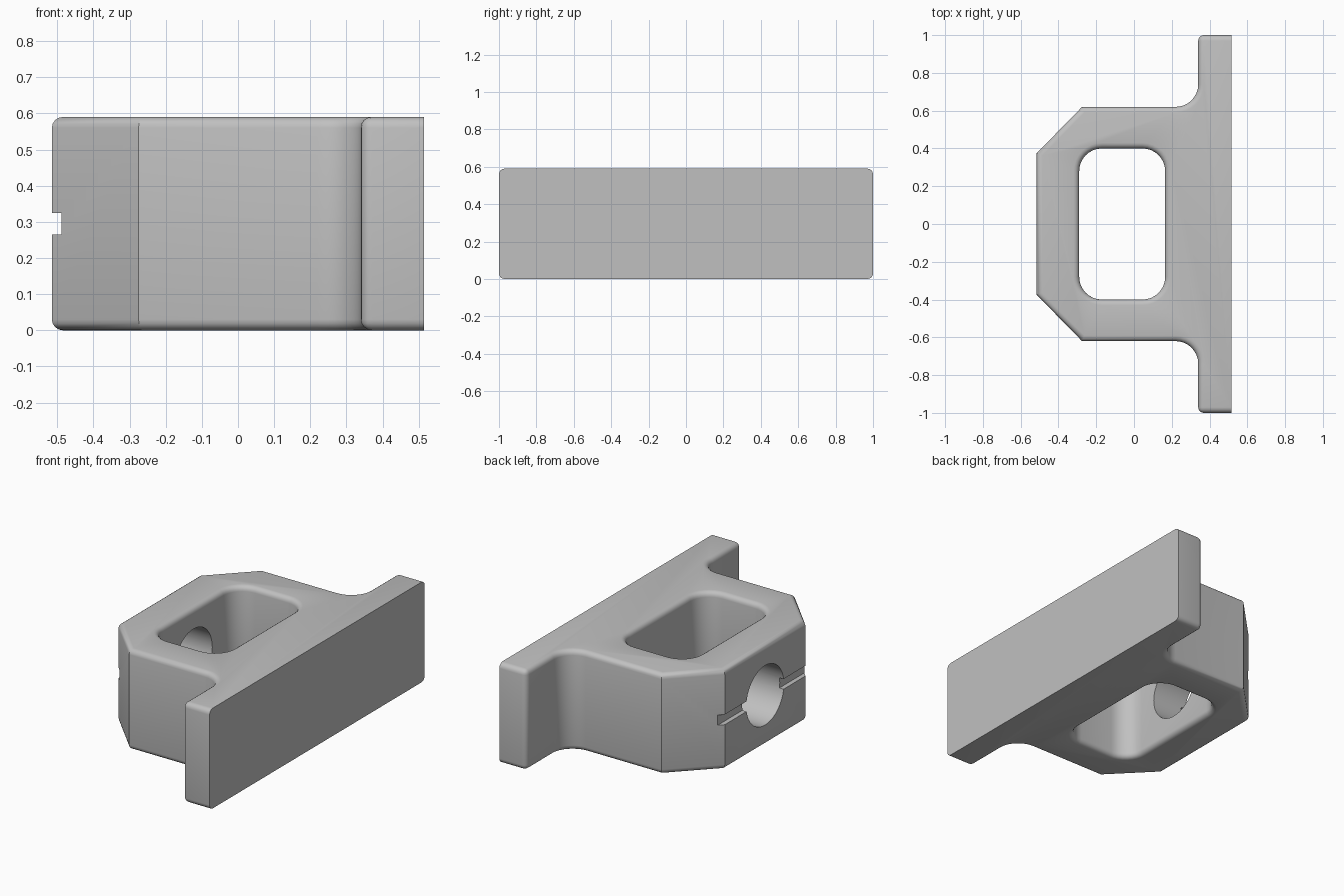
import bpy, bmesh, math

cube = bpy.data.objects.get("Cube")
if cube:
    bpy.data.objects.remove(cube, do_unlink=True)

H = 0.59            # height of the bracket
R = 0.03            # edge rounding
BACK = 0.515        # flat mounting face
FRONT = 0.34        # inner face of the flange
MID = H / 2

grey = bpy.data.materials.new("plain grey")
grey.use_nodes = True
grey.diffuse_color = (0.53, 0.53, 0.53, 1)
grey.node_tree.nodes["Principled BSDF"].inputs["Base Color"].default_value = (0.53, 0.53, 0.53, 1)


def arc(cx, cy, r, start, end, n=8):
    angles = [math.radians(start + (end - start) * i / n) for i in range(n + 1)]
    return [(cx + r * math.cos(a), cy + r * math.sin(a)) for a in angles]


def loft(rings):
    """Closed solid through a stack of (z, outline) rings."""
    bm = bmesh.new()
    loops = [[bm.verts.new((x, y, z)) for x, y in pts] for z, pts in rings]
    n = len(loops[0])
    for a, b in zip(loops, loops[1:]):
        for i in range(n):
            j = (i + 1) % n
            bm.faces.new((a[i], a[j], b[j], b[i]))
    bm.faces.new(loops[0][::-1])
    bm.faces.new(loops[-1])
    bmesh.ops.recalc_face_normals(bm, faces=bm.faces)
    return bm


def make_object(name, bm):
    mesh = bpy.data.meshes.new(name)
    bm.to_mesh(mesh)
    bm.free()
    mesh.materials.append(grey)
    obj = bpy.data.objects.new(name, mesh)
    bpy.context.collection.objects.link(obj)
    return obj


# Body outline: chamfered nose, filleted into a long flange
half = [(-0.515, -0.375), (-0.275, -0.62)]
half += arc(0.22, -0.74, 0.12, 90, 0)
half += [(FRONT, -1.0), (BACK, -1.0)]
outline = half + [(x, -y) for x, y in reversed(half)]
bm = loft([(0, outline), (H, outline)])


# Round the rims and flange corners, leaving the mounting face crisp
def is_rounded(edge):
    a, b = (v.co for v in edge.verts)
    if abs(a.z - b.z) < 1e-5:
        return min(a.x, b.x) < BACK - 1e-4
    return abs(a.x - FRONT) < 1e-4 and abs(a.y) > 0.99


bmesh.ops.bevel(bm, geom=[e for e in bm.edges if is_rounded(e)], offset=R,
                offset_type='OFFSET', segments=4, profile=0.5,
                affect='EDGES', clamp_overlap=False)
body = make_object("mounting_bracket", bm)


# Central opening with rounded corners and softened rims
def opening(grow):
    r = 0.12 + grow
    pts = []
    for cx, cy, start in ((0.045, 0.28, 0), (-0.17, 0.28, 90),
                          (-0.17, -0.28, 180), (0.045, -0.28, 270)):
        pts += arc(cx, cy, r, start, start + 90)
    return pts


lip = [(R - R * math.cos(t), R - R * math.sin(t))
       for t in (math.radians(22.5 * i) for i in range(5))]
rings = [(-0.05, opening(R))]
rings += [(depth, opening(grow)) for grow, depth in reversed(lip)]
rings += [(H - depth, opening(grow)) for grow, depth in lip]
rings += [(H + 0.05, opening(R))]
cutters = [make_object("opening_cutter", loft(rings))]

# Round bore through the nose wall
bm = loft([(-0.6, arc(0, 0, 0.175, 0, 352.5, 47)), (-0.1, arc(0, 0, 0.175, 0, 352.5, 47))])
for v in bm.verts:
    v.co = (v.co.z, v.co.x, v.co.y + MID)
bmesh.ops.recalc_face_normals(bm, faces=bm.faces)
cutters.append(make_object("bore_cutter", bm))

# Shallow horizontal slot across the nose
slot = [(-0.6, -0.7), (-0.488, -0.7), (-0.488, 0.7), (-0.6, 0.7)]
cutters.append(make_object("slot_cutter", loft([(MID - 0.03, slot), (MID + 0.03, slot)])))

# Cut the openings and shade the rounded edges
bpy.ops.object.select_all(action='DESELECT')
bpy.context.view_layer.objects.active = body
body.select_set(True)
for cutter in cutters:
    cutter.hide_render = True
    mod = body.modifiers.new(cutter.name, 'BOOLEAN')
    mod.operation = 'DIFFERENCE'
    mod.solver = 'EXACT'
    mod.object = cutter
    bpy.ops.object.modifier_apply(modifier=mod.name)
    bpy.data.objects.remove(cutter, do_unlink=True)
bpy.ops.object.shade_smooth_by_angle(angle=math.radians(30))
